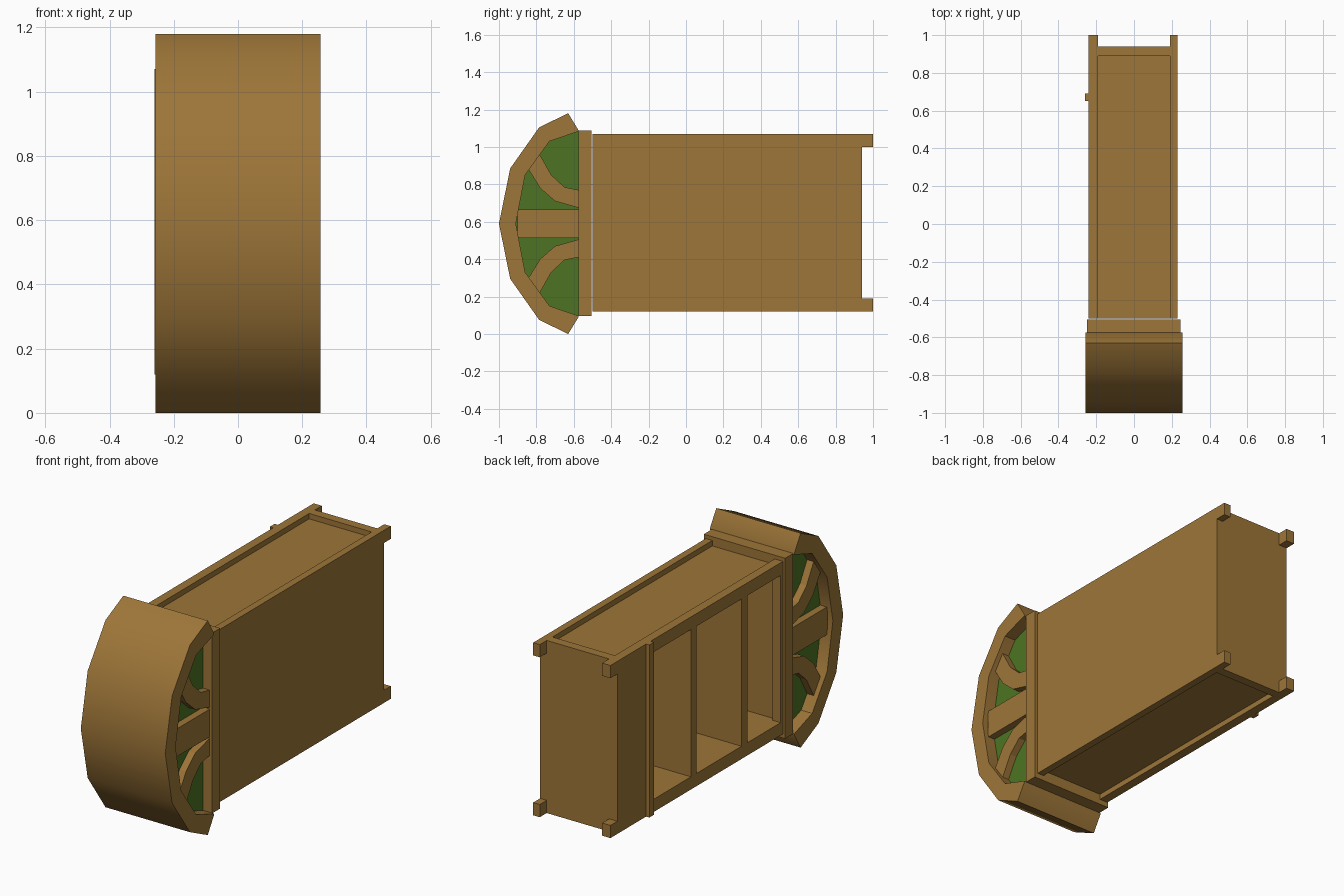
import bpy, bmesh

cube = bpy.data.objects.get("Cube")
if cube:
    bpy.data.objects.remove(cube, do_unlink=True)


def material(name, rgb):
    m = bpy.data.materials.new(name)
    m.use_nodes = True
    m.diffuse_color = (*rgb, 1)
    m.node_tree.nodes["Principled BSDF"].inputs["Base Color"].default_value = (*rgb, 1)
    return m


WOOD = material("warm brown wood", (0.34, 0.18, 0.04))
GREEN = material("leaf green", (0.075, 0.175, 0.017))
MID = 0.59  # height of the horizontal symmetry line


def prism(name, profile, x0, x1, mat=WOOD):
    """Extrude a closed (y, z) profile along x."""
    bm = bmesh.new()
    face = bm.faces.new([bm.verts.new((x0, y, z)) for y, z in profile])
    out = bmesh.ops.extrude_face_region(bm, geom=[face])
    moved = [v for v in out["geom"] if isinstance(v, bmesh.types.BMVert)]
    bmesh.ops.translate(bm, verts=moved, vec=(x1 - x0, 0, 0))
    bmesh.ops.recalc_face_normals(bm, faces=bm.faces)
    mesh = bpy.data.meshes.new(name)
    bm.to_mesh(mesh)
    bm.free()
    mesh.materials.append(mat)
    obj = bpy.data.objects.new(name, mesh)
    bpy.context.collection.objects.link(obj)
    return obj


def box(name, x, y, z):
    return prism(name, [(y[0], z[0]), (y[1], z[0]), (y[1], z[1]), (y[0], z[1])], *x)


def flip(points):
    return [(y, 2 * MID - z) for y, z in points]


# Cabinet shell: solid left wall, open right side, back and sunken panels
LEFT, RIGHT = (0.19, 0.23), (-0.24, -0.19)
INNER = (-0.19, 0.19)
LOW, HIGH = (0.12, 0.19), (1.0, 1.07)
FULL = (0.12, 1.07)
box("left_wall", LEFT, (-0.5, 0.94), FULL)
box("back_wall", INNER, (0.89, 0.94), FULL)
box("top_panel", INNER, (-0.5, 0.89), (1.0, 1.04))
box("bottom_panel", INNER, (-0.5, 0.89), (0.15, 0.19))

# Long rails on the open side, and stubs at all four back corners
for level, z in (("lower", LOW), ("upper", HIGH)):
    box(level + "_right_rail", RIGHT, (-0.5, 0.65), z)
    for side, x in (("left", LEFT), ("right", RIGHT)):
        box(f"{level}_{side}_stub", x, (0.94, 1.0), z)

# Closed rear bay, dividers and raised trim bar
box("rear_bay_panel", RIGHT, (0.65, 0.94), FULL)
box("trim_bar", (-0.26, -0.24), (0.65, 0.69), FULL)
for i, y in enumerate((0.25, -0.19)):
    box(f"divider_{i + 1}", (-0.24, 0.19), (y, y + 0.05), (0.19, 1.0))
box("front_post", RIGHT, (-0.5, -0.48), (0.19, 1.0))

# Flat plate between the cabinet and the arched front
box("front_plate", (-0.25, 0.245), (-0.575, -0.505), (0.095, 1.088))

# Arched band wrapping the front
outer = [(-0.575, 1.09), (-0.63, 1.18), (-0.785, 1.105), (-0.94, 0.885)]
inner = [(-0.575, 1.083), (-0.73, 1.03), (-0.86, 0.85)]
outer_arc = outer + [(-1.0, MID)] + flip(outer)[::-1]
inner_arc = inner + [(-0.91, MID)] + flip(inner)[::-1]
arch = prism("arched_front_band", outer_arc + inner_arc[::-1], -0.257, 0.257)
bpy.context.view_layer.objects.active = arch
arch.select_set(True)
bpy.ops.object.shade_smooth_by_angle(angle=0.6)
arch.select_set(False)

# Green infill, set back within the band
prism("green_infill", inner_arc, -0.19, 0.19, GREEN)

# Straight and curved spokes on both sides of the infill
curve = [(-0.575, 0.77), (-0.65, 0.785), (-0.72, 0.85), (-0.785, 0.965),
         (-0.845, 0.885), (-0.78, 0.78), (-0.70, 0.71), (-0.575, 0.675)]
for side, x in (("left", LEFT), ("right", (-0.23, -0.19))):
    box(side + "_middle_spoke", x, (-0.9, -0.575), (0.512, 0.665))
    prism(side + "_upper_spoke", curve, *x)
    prism(side + "_lower_spoke", flip(curve), *x)
